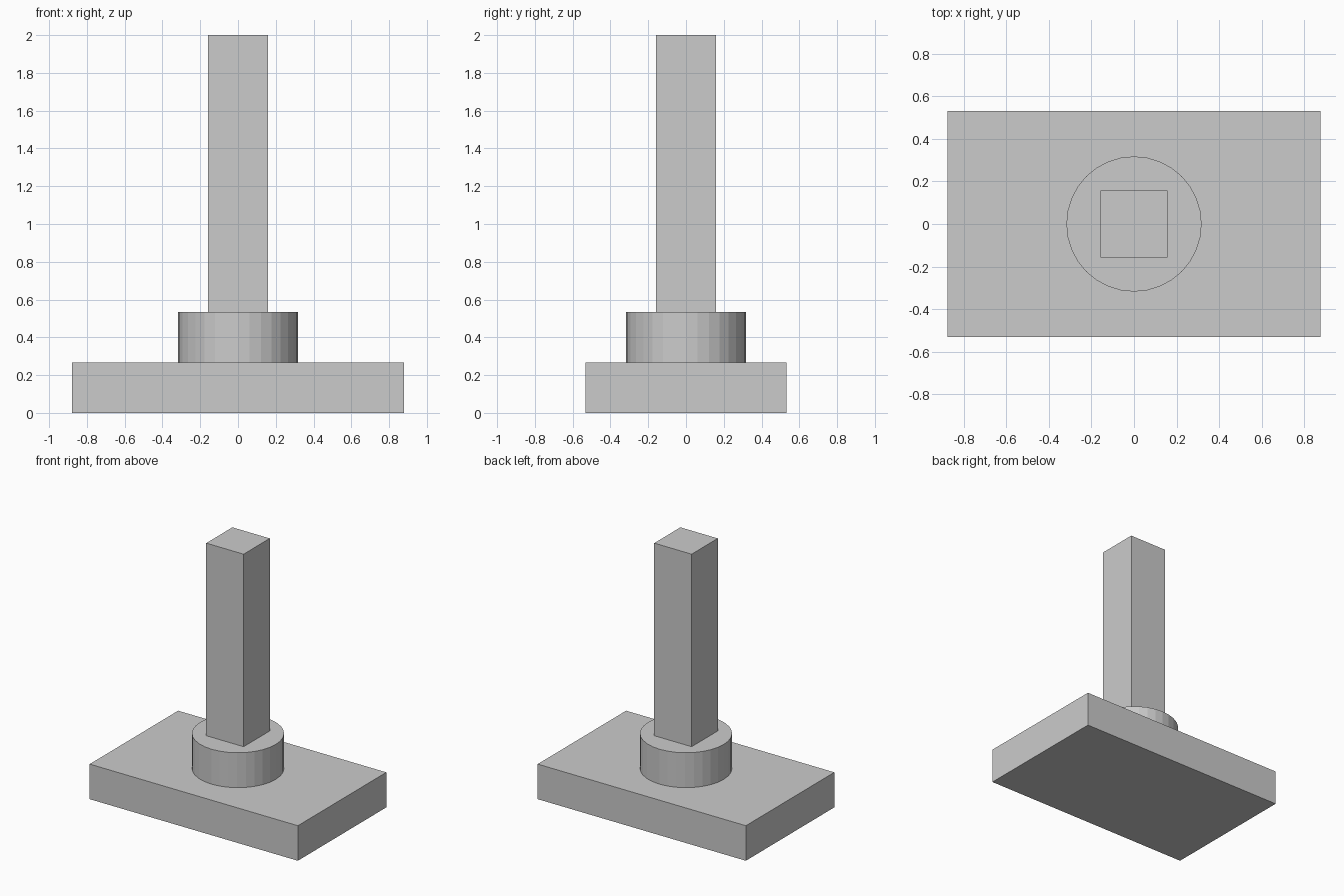
import bpy

if "Cube" in bpy.data.objects:
    bpy.data.objects.remove(bpy.data.objects["Cube"])

grey = bpy.data.materials.new("light_grey")
grey.diffuse_color = (0.6, 0.6, 0.6, 1)
grey.use_nodes = True
grey.node_tree.nodes["Principled BSDF"].inputs["Base Color"].default_value = grey.diffuse_color


def finish(name):
    obj = bpy.context.object
    obj.name = name
    obj.data.materials.append(grey)
    return obj


def box(name, width, depth, z0, z1):
    bpy.ops.mesh.primitive_cube_add(size=1, location=(0, 0, (z0 + z1) / 2))
    obj = finish(name)
    obj.scale = (width, depth, z1 - z0)
    bpy.ops.object.transform_apply(location=False, rotation=False, scale=True)
    return obj


BASE_TOP, COLLAR_TOP, POST_TOP = 0.267, 0.533, 2.0

# Rectangular base slab
box("base", 1.755, 1.065, 0, BASE_TOP)

# Flat-faceted round collar
bpy.ops.mesh.primitive_cylinder_add(
    vertices=32, radius=0.318, depth=COLLAR_TOP - BASE_TOP,
    location=(0, 0, (BASE_TOP + COLLAR_TOP) / 2))
finish("collar")

# Square post
box("post", 0.315, 0.315, COLLAR_TOP, POST_TOP)
